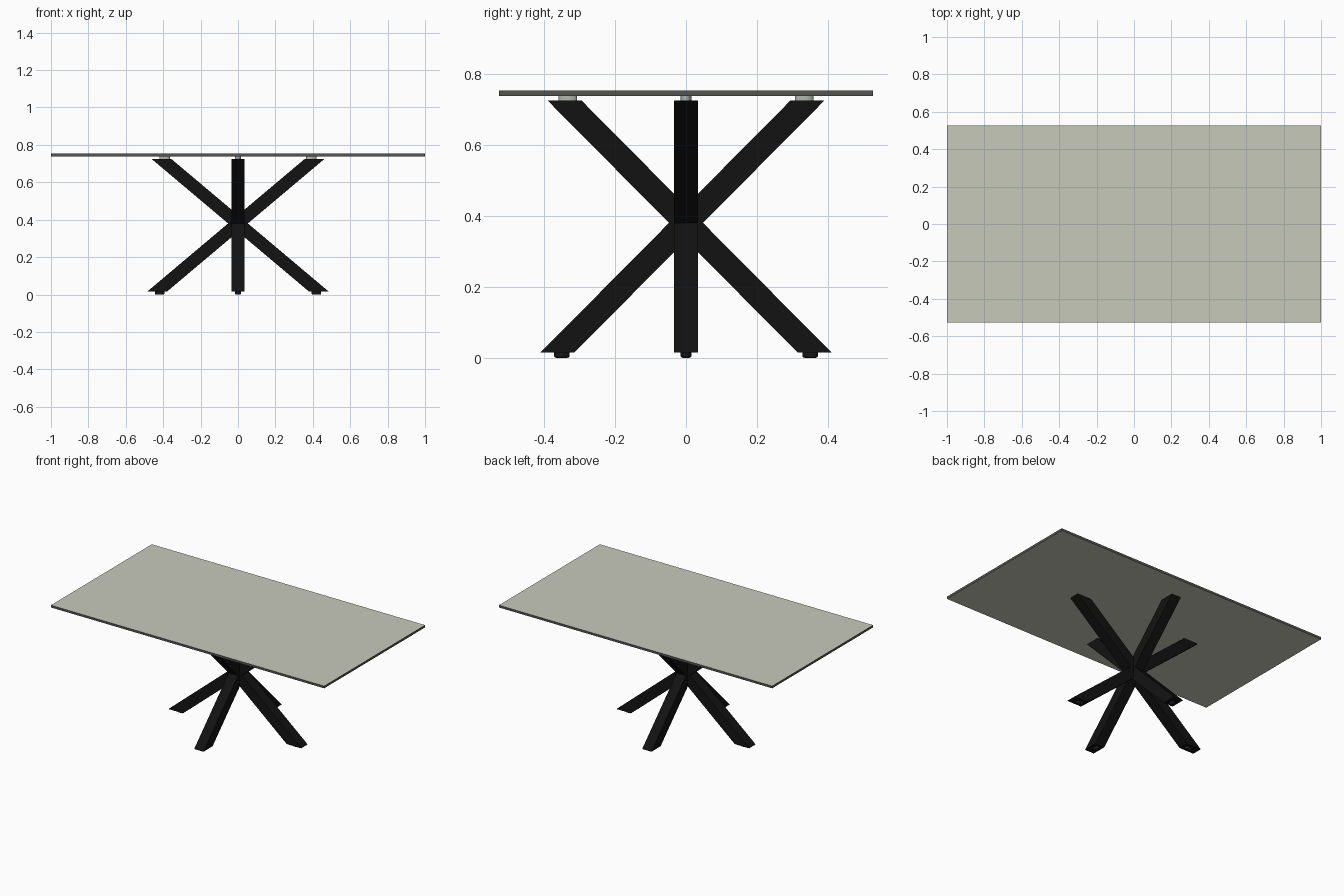
import bpy, bmesh, math
from mathutils import Matrix

if "Cube" in bpy.data.objects:
    bpy.data.objects.remove(bpy.data.objects["Cube"])


def material(name, rgb):
    m = bpy.data.materials.new(name)
    m.diffuse_color = (*rgb, 1)
    m.use_nodes = True
    m.node_tree.nodes["Principled BSDF"].inputs["Base Color"].default_value = m.diffuse_color
    return m


STONE = material("pale_stone", (0.58, 0.59, 0.50))
EDGE = material("dark_edge", (0.09, 0.09, 0.085))
BLACK = material("black_metal", (0.006, 0.006, 0.006))
GREY = material("grey_pad", (0.45, 0.47, 0.45))
RUBBER = material("foot_rubber", (0.01, 0.008, 0.009))


def finish(bm, name, *mats):
    me = bpy.data.meshes.new(name)
    bm.to_mesh(me)
    bm.free()
    ob = bpy.data.objects.new(name, me)
    bpy.context.collection.objects.link(ob)
    for m in mats:
        me.materials.append(m)
    return ob


def leg_bar(name, slope, angle):
    # square bar sheared about the crossing point so both ends stay level
    z0, z1, zc, w = 0.015, 0.725, 0.38, 0.068
    length = w * math.hypot(1, slope)
    bm = bmesh.new()
    bmesh.ops.create_cube(bm, size=1)
    for v in bm.verts:
        z = z0 if v.co.z < 0 else z1
        v.co = (v.co.x * length + slope * (z - zc), v.co.y * w, z)
    bm.transform(Matrix.Rotation(angle, 4, 'Z'))
    finish(bm, name, BLACK)


def oval_disc(name, dist, angle, length, width, z0, z1, mat, round_bottom=0):
    # short oval cylinder, long axis along the leg
    bm = bmesh.new()
    bmesh.ops.create_cone(bm, cap_ends=True, segments=24, radius1=0.5,
                          radius2=0.5, depth=1)
    for v in bm.verts:
        v.co = (v.co.x * length + dist, v.co.y * width,
                z0 if v.co.z < 0 else z1)
    if round_bottom:
        rim = [e for e in bm.edges if all(v.co.z < z0 + 1e-4 for v in e.verts)]
        bmesh.ops.bevel(bm, geom=rim, offset=round_bottom, segments=3,
                        profile=0.5, affect='EDGES')
    bm.transform(Matrix.Rotation(angle, 4, 'Z'))
    for f in bm.faces:
        f.smooth = abs(f.normal.z) < 0.9
    ob = finish(bm, name, mat)
    bpy.ops.object.select_all(action='DESELECT')
    ob.select_set(True)
    bpy.context.view_layer.objects.active = ob
    bpy.ops.object.shade_smooth_by_angle(angle=math.radians(40))


# table top with dark rim faces
bm = bmesh.new()
bmesh.ops.create_cube(bm, size=1)
for v in bm.verts:
    v.co = (v.co.x * 2, v.co.y * 1.055, 0.738 if v.co.z < 0 else 0.753)
bm.normal_update()
for f in bm.faces:
    f.material_index = 0 if abs(f.normal.z) > 0.5 else 1
finish(bm, "table_top", STONE, EDGE)

# four crossing bars, each with a foot below and a pad above
sides = ["right", "back", "left", "front"]
for i, side in enumerate(sides):
    a = i * math.pi / 2
    along_x = i % 2 == 0
    leg_bar(side + "_leg", 1.187 if along_x else 0.992, a)
    oval_disc(side + "_foot", 0.419 if along_x else 0.35, a,
              0.052 if along_x else 0.044, 0.031, 0, 0.016, RUBBER, 0.006)
    oval_disc(side + "_pad", 0.392 if along_x else 0.333, a,
              0.057 if along_x else 0.053, 0.031, 0.724, 0.739, GREY)
